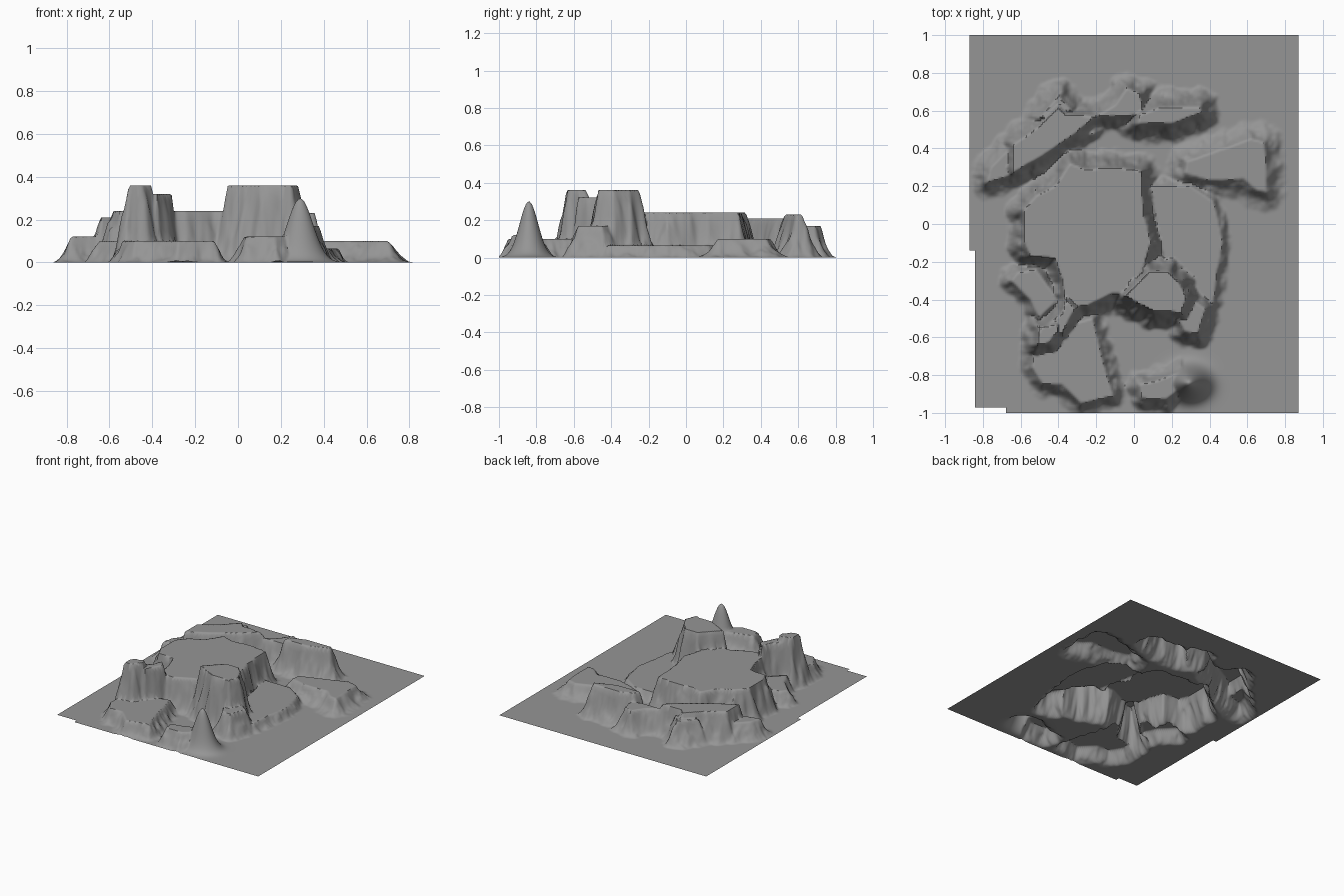
import bpy
import bmesh
from math import exp, hypot
from mathutils import Vector, noise

cube = bpy.data.objects.get("Cube")
if cube:
    bpy.data.objects.remove(cube, do_unlink=True)

HALF_X, HALF_Y = 0.87, 1.0
CELLS_X, CELLS_Y = 180, 207
plateaus = []


def plateau(height, skirt, outline):
    """Register a flat-topped mesa: rim height, cliff width and rim outline."""
    xs = [p[0] for p in outline]
    ys = [p[1] for p in outline]
    pad = skirt + 0.03
    bounds = (min(xs) - pad, max(xs) + pad, min(ys) - pad, max(ys) + pad)
    edges = list(zip(outline, outline[1:] + outline[:1]))
    plateaus.append((height, skirt, bounds, edges))


def distance_outside(x, y, edges):
    """Distance from a point to an outline, zero when the point is inside."""
    inside, best = False, 9.0
    for (ax, ay), (bx, by) in edges:
        if (ay > y) != (by > y) and x < (bx - ax) * (y - ay) / (by - ay) + ax:
            inside = not inside
        dx, dy = bx - ax, by - ay
        t = ((x - ax) * dx + (y - ay) * dy) / (dx * dx + dy * dy)
        t = max(0.0, min(1.0, t))
        best = min(best, hypot(x - ax - t * dx, y - ay - t * dy))
    return 0.0 if inside else best


def cliff(fraction):
    """Cliff profile: crisp rim, steep face, flared foot."""
    return max(0.0, 1.0 - fraction) ** 1.9


def terrain_height(x, y):
    # Weathering that flutes the cliff faces but leaves the tops flat
    wear = 0.022 * noise.noise(Vector((x * 17, y * 17, 0.5)))
    wear += 0.008 * noise.noise(Vector((x * 40, y * 40, 3.5)))
    z = 0.0
    for height, skirt, (x0, x1, y0, y1), edges in plateaus:
        if height > z and x0 < x < x1 and y0 < y < y1:
            d = distance_outside(x, y, edges)
            d = max(0.0, d + wear * min(1.0, d / 0.03))
            z = max(z, height * cliff(d / skirt))
    # Rounded spire near the front edge
    return max(z, 0.3 * exp(-((x - 0.29) / 0.085) ** 2 - ((y + 0.84) / 0.07) ** 2))


# Main central mesa
plateau(0.24, 0.1, [(-.55, -.17), (-.58, -.1), (-.58, .08), (-.52, .15), (-.42, .2),
                    (-.34, .32), (-.26, .29), (-.1, .3), (.04, .28), (.05, .05),
                    (.09, -.1), (.06, -.2), (0, -.37), (-.12, -.37), (-.24, -.43),
                    (-.36, -.45), (-.38, -.3), (-.42, -.18)])
# Tall towers at the front of the mesa
plateau(0.36, 0.115, [(-.05, -.38), (.01, -.32), (.08, -.25), (.18, -.25), (.23, -.3),
                      (.28, -.39), (.25, -.47), (.1, -.46), (.02, -.42)])
plateau(0.36, 0.1, [(-.51, -.64), (-.5, -.55), (-.41, -.53), (-.4, -.57), (-.45, -.63)])
plateau(0.32, 0.08, [(-.5, -.56), (-.38, -.47), (-.36, -.4), (-.31, -.45), (-.38, -.58)])
# Front right apron and the ledge beside the mesa
plateau(0.1, 0.08, [(-.54, -.76), (-.48, -.85), (-.38, -.85), (-.28, -.95), (-.11, -.91),
                    (-.16, -.75), (-.22, -.5), (-.4, -.55), (-.52, -.62)])
plateau(0.1, 0.07, [(-.65, -.3), (-.62, -.26), (-.52, -.24), (-.4, -.4), (-.5, -.5),
                    (-.55, -.4)])
# Front left ledges around the tower and the spire
plateau(0.17, 0.09, [(.28, -.38), (.38, -.45), (.34, -.58), (.27, -.57), (.2, -.45)])
plateau(0.12, 0.08, [(.04, -.92), (.03, -.85), (.12, -.83), (.25, -.78), (.27, -.85),
                     (.17, -.93)])
# Low terrace and mesa on the left
plateau(0.065, 0.06, [(.08, .2), (.3, .2), (.42, .12), (.47, -.1), (.44, -.25), (.42, -.42),
                      (.2, -.35)])
plateau(0.1, 0.11, [(.27, .27), (.28, .33), (.45, .39), (.62, .45), (.69, .43), (.7, .3),
                    (.7, .17), (.65, .18), (.58, .24), (.4, .23)])
# Back ridge, stepping down at its ends
plateau(0.21, 0.1, [(-.64, .27), (-.64, .42), (-.5, .52), (-.4, .62), (-.36, .58),
                    (-.2, .57), (-.32, .47), (-.47, .37)])
plateau(0.12, 0.09, [(-.78, .22), (-.76, .3), (-.64, .42), (-.6, .27)])
plateau(0.17, 0.1, [(-.5, .56), (-.4, .68), (-.33, .6)])
plateau(0.17, 0.09, [(-.2, .57), (-.1, .63), (-.04, .72), (.03, .69), (.05, .58), (-.1, .57)])
plateau(0.23, 0.11, [(.02, .53), (.2, .53), (.36, .59), (.35, .62), (.15, .62), (.03, .58)])

# Terrain sheet: a grid raised by the height rule
bm = bmesh.new()
rows = []
for j in range(CELLS_Y + 1):
    y = HALF_Y * (2 * j / CELLS_Y - 1)
    row = []
    for i in range(CELLS_X + 1):
        x = HALF_X * (2 * i / CELLS_X - 1)
        row.append(bm.verts.new((x, y, terrain_height(x, y))))
    rows.append(row)
for low, high in zip(rows, rows[1:]):
    for i in range(CELLS_X):
        bm.faces.new((low[i], low[i + 1], high[i + 1], high[i]))

# Stepped notches along the right edge
notched = []
for face in bm.faces:
    c = face.calc_center_median()
    if (c.x < -0.84 and c.y < -0.14) or (c.x < -0.68 and c.y < -0.97):
        notched.append(face)
bmesh.ops.delete(bm, geom=notched, context='FACES')

mesh = bpy.data.meshes.new("rocky_terrain")
bm.to_mesh(mesh)
bm.free()
terrain = bpy.data.objects.new("rocky_terrain", mesh)
bpy.context.collection.objects.link(terrain)

# Plain stone colour
stone = bpy.data.materials.new("stone_grey")
stone.use_nodes = True
colour = (0.3, 0.3, 0.3, 1.0)
stone.diffuse_color = colour
stone.node_tree.nodes["Principled BSDF"].inputs["Base Color"].default_value = colour
mesh.materials.append(stone)

bpy.context.view_layer.objects.active = terrain
terrain.select_set(True)
bpy.ops.object.shade_smooth_by_angle(angle=0.9)
